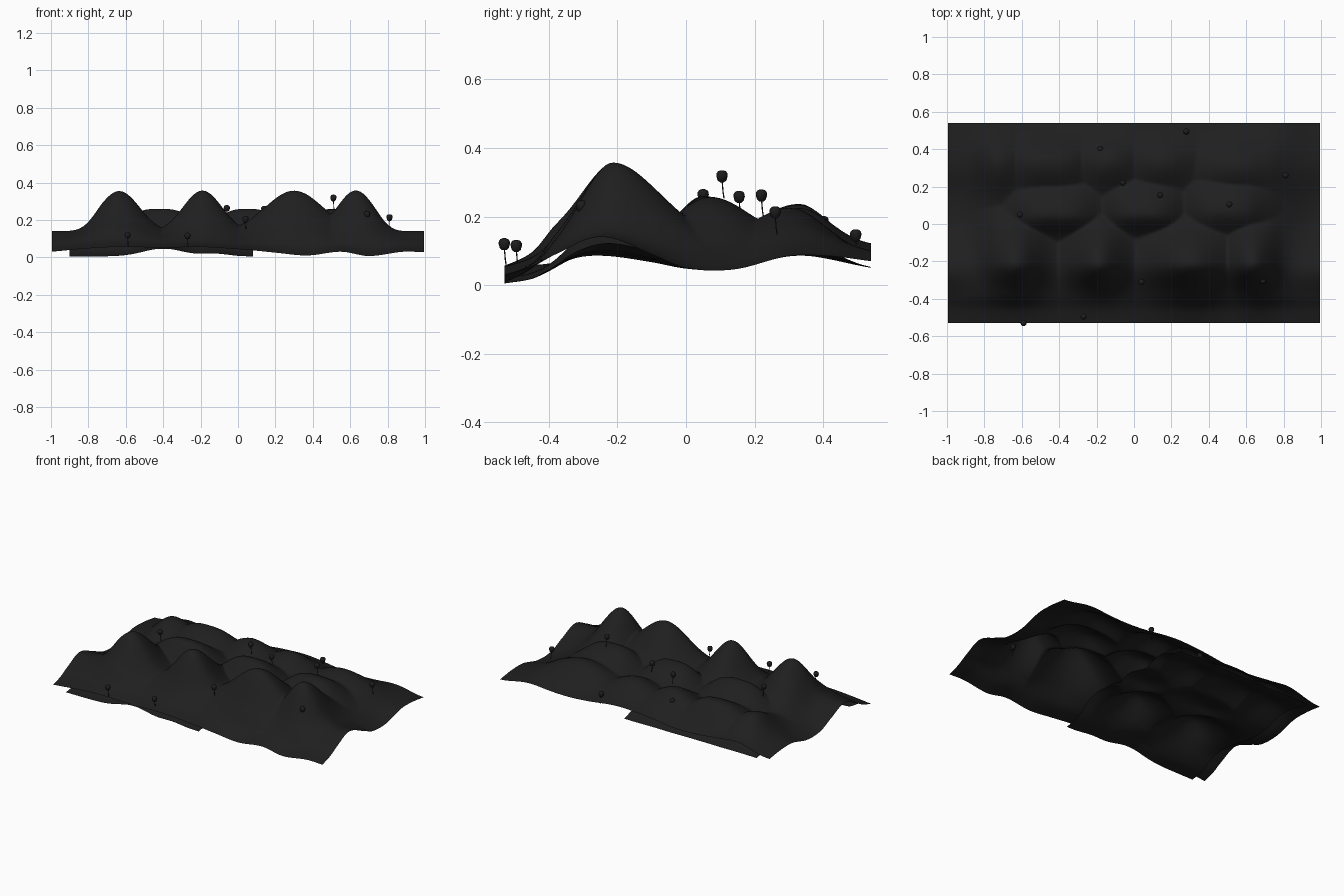
import bpy, bmesh, math

if "Cube" in bpy.data.objects:
    bpy.data.objects.remove(bpy.data.objects["Cube"])

def material(name, v):
    m = bpy.data.materials.new(name)
    m.diffuse_color = (v, v, v, 1)
    m.use_nodes = True
    m.node_tree.nodes["Principled BSDF"].inputs["Base Color"].default_value = m.diffuse_color
    return m

earth = material("dark earth", 0.0135)
plant = material("plant black", 0.012)

# height profiles along y (front to back), evaluated with a smooth spline
INNER = [(-.25, .132), (-.1, .122), (0, .12), (.14, .12), (.3, .125), (.42, .12), (.54, .10)]
EDGE = [(-.25, .142), (-.1, .09), (0, .05), (.14, .046), (.3, .085), (.42, .085), (.54, .07)]
UNDER = [(-.53, .005), (-.45, .018), (-.4, .04), (-.33, .074), (-.25, .08), (-.1, .062), (0, .046),
         (.14, .042), (.3, .068), (.42, .066), (.54, .05)]
# height profiles along x (left to right): the front rim, and the low ridge behind it
RIM = [(-1, .03), (-.8, .048), (-.62, .056), (-.4, .052), (-.2, .055), (.05, .04), (.2, .025),
       (.37, .01), (.55, .03), (.7, .007), (.88, .03), (1, .028)]
RIDGE = [(-1, .09), (-.82, .115), (-.65, .14), (-.42, .105), (-.2, .105), (.05, .095),
         (.3, .112), (.55, .095), (.72, .10), (1, .09)]

def spline(pts, y):
    n = len(pts)
    i = max(k for k in range(n - 1) if k == 0 or pts[k][0] <= y)
    def slope(k):
        a, b = pts[max(k - 1, 0)], pts[min(k + 1, n - 1)]
        return (b[1] - a[1]) / (b[0] - a[0])
    (y0, z0), (y1, z1) = pts[i], pts[i + 1]
    d = y1 - y0
    t = (y - y0) / d
    return ((2*t**3 - 3*t**2 + 1) * z0 + (t**3 - 2*t**2 + t) * d * slope(i)
            + (3*t**2 - 2*t**3) * z1 + (t**3 - t**2) * d * slope(i + 1))

# hills: x, y, height above base, width in x, width to front, width to back, flatness
HILLS = [(x, -.21, .225, w, .09, .145, 2) for x, w in ((-.635, .11), (-.19, .105), (.30, .155), (.63, .10))]
HILLS += [(-.42, .05, .14, .18, .075, .115, 3), (.05, .055, .14, .16, .075, .115, 3),
          (.5, .07, .138, .17, .10, .12, 3)]
HILLS += [(-.73, .33, .10, .11, .12, .085, 2), (-.46, .33, .112, .17, .12, .085, 3),
          (-.14, .33, .11, .12, .11, .085, 2), (.15, .33, .10, .13, .11, .085, 2),
          (.55, .30, .10, .16, .11, .10, 2)]

def bump(x, y):
    best = 0
    for hx, hy, a, sx, sf, sb, p in HILLS:
        sy = sf if y < hy else sb
        best = max(best, a * math.exp(-.5 * (abs((x - hx) / sx) ** p + ((y - hy) / sy) ** 2)))
    return best

def fade(x):
    t = min(max((abs(x) - .72) / .28, 0), 1)
    return t * t * (3 - 2 * t)

def ground(x, y):
    f = fade(x)
    rim, ridge = spline(RIM, x), spline(RIDGE, x)
    front = [(-.53, rim), (-.45, rim * .6 + ridge * .4), (-.38, ridge)]
    base = spline(front + INNER, y) * (1 - f) + spline(front + EDGE, y) * f
    back = .018 * max(0, (y - .35) / .19) * math.sin(x * 7 + 1)
    return base + (bump(x, y) + back) * (1 - f)

def under(x, y):
    front = min(1, max(0, (-.35 - y) / .1))
    lift = front * (.042 * math.exp(-((x + .4) / .15) ** 2) + .014 * math.exp(-((x + .12) / .1) ** 2))
    z = spline(UNDER, y) + lift + .55 * bump(x, y)
    return max(.001, min(z, ground(x, y) - .006))

def sheet(name, x0, x1, y0, y1, nx, ny, fn):
    bm = bmesh.new()
    rows = []
    for j in range(ny + 1):
        y = y0 + (y1 - y0) * j / ny
        rows.append([bm.verts.new((x0 + (x1 - x0) * i / nx, y, fn(x0 + (x1 - x0) * i / nx, y)))
                     for i in range(nx + 1)])
    for a, b in zip(rows, rows[1:]):
        for i in range(nx):
            bm.faces.new((a[i], a[i + 1], b[i + 1], b[i])).smooth = True
    me = bpy.data.meshes.new(name)
    bm.to_mesh(me)
    bm.free()
    ob = bpy.data.objects.new(name, me)
    me.materials.append(earth)
    bpy.context.collection.objects.link(ob)

# rolling top sheet, and the overlapping sheet hanging beneath its left half
sheet("hills", -.995, .995, -.53, .54, 170, 94, ground)
sheet("lower_hills", -.9, .08, -.53, .54, 80, 80, under)

def lathe(bm, rings, sides):
    # rings: x, y, z, radius
    loops = [[bm.verts.new((x + r * math.cos(2 * math.pi * k / sides),
                            y + r * math.sin(2 * math.pi * k / sides), z)) for k in range(sides)]
             for x, y, z, r in rings]
    for a, b in zip(loops, loops[1:]):
        for k in range(sides):
            m = (k + 1) % sides
            bm.faces.new((a[k], a[m], b[m], b[k])).smooth = True
    bm.faces.new(loops[0][::-1])
    bm.faces.new(loops[-1])

# small plants: thin bent stem with a cup shaped head
PLANTS = [(-.61, .05, .263), (-.18, .40, .185), (.28, .495, .146), (-.06, .22, .262), (.14, .155, .258),
          (.51, .105, .318), (.81, .26, .213), (.04, -.31, .205), (.69, -.305, .23),
          (-.27, -.495, .115), (-.59, -.53, .12)]
for n, (x, y, z) in enumerate(PLANTS):
    bm = bmesh.new()
    lathe(bm, [(x + .004, y + .006, z - .065, .0022), (x + .002, y + .003, z - .045, .002),
               (x, y, z - .01, .002)], 6)
    lathe(bm, [(x, y, z - .018, .006), (x, y, z - .012, .013), (x, y, z, .0165),
               (x, y, z + .008, .016), (x, y, z + .014, .012), (x, y, z + .017, .005)], 12)
    me = bpy.data.meshes.new("plant_%d" % (n + 1))
    bm.to_mesh(me)
    bm.free()
    me.materials.append(plant)
    bpy.context.collection.objects.link(bpy.data.objects.new(me.name, me))
